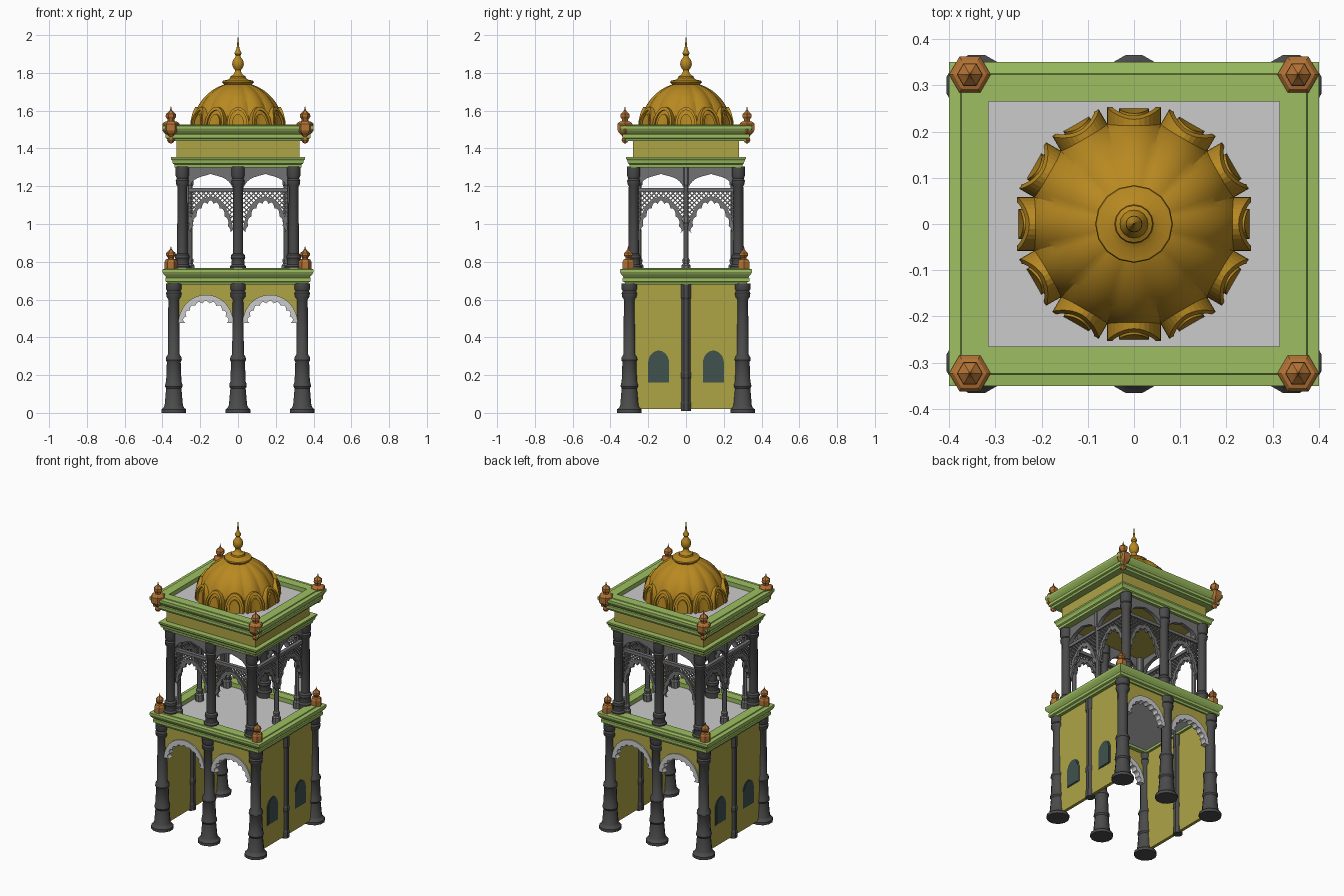
import bpy, bmesh
from math import sin, cos, pi, sqrt, radians

if "Cube" in bpy.data.objects:
    bpy.data.objects.remove(bpy.data.objects["Cube"])

MATS = {}
COL = dict(green=(.34, .52, .12), yellow=(.42, .37, .06), gold=(.48, .25, .015),
           copper=(.45, .17, .035), dark=(.07, .07, .07), mid=(.17, .17, .17), teal=(.05, .085, .075))


def finish(bm, name, col=None, angle=None):
    bmesh.ops.remove_doubles(bm, verts=bm.verts, dist=1e-5)
    bmesh.ops.recalc_face_normals(bm, faces=bm.faces)
    me = bpy.data.meshes.new(name)
    bm.to_mesh(me)
    bm.free()
    ob = bpy.data.objects.new(name, me)
    bpy.context.collection.objects.link(ob)
    if col:
        if col not in MATS:
            MATS[col] = bpy.data.materials.new(col)
            MATS[col].diffuse_color = (*COL[col], 1)
        me.materials.append(MATS[col])
    if angle:
        bpy.ops.object.select_all(action='DESELECT')
        ob.select_set(True)
        bpy.context.view_layer.objects.active = ob
        bpy.ops.object.shade_smooth_by_angle(angle=radians(angle))


def loft(bm, rings, caps=True):
    """Skin a list of closed rings of points."""
    vs = [[bm.verts.new(p) for p in r] for r in rings]
    n = len(vs[0])
    for a, b in zip(vs, vs[1:]):
        for i in range(n):
            bm.faces.new((a[i], a[(i + 1) % n], b[(i + 1) % n], b[i]))
    if caps:
        bm.faces.new(vs[0])
        bm.faces.new(vs[-1])


def lathe(bm, prof, x, y, n=12, rot=0.0):
    loft(bm, [[(x + max(r, 1e-4) * cos(rot + 2 * pi * i / n), y + max(r, 1e-4) * sin(rot + 2 * pi * i / n), z)
               for i in range(n)] for r, z in prof])


def rect(x, y, z):
    return [(-x, -y, z), (x, -y, z), (x, y, z), (-x, y, z)]


def box(bm, x0, x1, y0, y1, z0, z1):
    loft(bm, [[(x0, y0, z), (x1, y0, z), (x1, y1, z), (x0, y1, z)] for z in (z0, z1)])


def frame(bm, hx, hy, prof):
    loft(bm, [rect(hx + d, hy + d, z) for d, z in prof + prof[:1]], caps=False)


def strip(bm, top, bot, d0, d1, f):
    """Solid band between two outlines, placed by the mapping f(u, v, depth)."""
    loft(bm, [[f(*t, d0), f(*b, d0), f(*b, d1), f(*t, d1)] for t, b in zip(top, bot)])


def arch(c, w, z0, h, p=1.0, lobes=0, cut=0.0, n=72):
    pts = []
    for i in range(n + 1):
        a = pi * i / n
        k = 1 - cut * (1 - abs(sin(lobes * a))) if lobes else 1
        pts.append((c + k * w * cos(a), z0 + k * h * max(sin(a), 0) ** p))
    return pts


def level(pts, z):
    return [(u, z) for u, v in pts]


on_y = lambda u, v, d: (u, d, v)
on_x = lambda u, v, d: (d, u, v)
SIGNS = [(sx, sy) for sx in (-1, 1) for sy in (-1, 1)]

# ---- lower storey columns
bm = bmesh.new()
base = [(.068, 0), (.068, .018), (.056, .028), (.05, .04), (.042, .13), (.048, .14), (.046, .155), (.042, .165),
        (.038, .27), (.044, .28), (.042, .295), (.032, .31), (.03, .6), (.04, .615), (.042, .635),
        (.036, .645), (.042, .655), (.042, .685)]
for x in (-.34, 0, .34):
    for y in (-.3, .3):
        lathe(bm, base, x, y, 12, pi / 12)
finish(bm, "lower_columns", "dark", 35)
bm = bmesh.new()
slim = [(.03, .01), (.03, .05), (.026, .06), (.026, .18), (.03, .19), (.03, .21), (.025, .22), (.025, .6),
        (.03, .61), (.03, .69)]
for s in (-1, 1):
    lathe(bm, slim, s * .34, 0, 8, pi / 8)
finish(bm, "side_pilasters", "dark")

# ---- side walls and their blind windows
bm = bmesh.new()
for s in (-1, 1):
    box(bm, s * .34 - .01, s * .34 + .01, -.29, .29, .02, .69)
finish(bm, "side_walls", "yellow")
bm = bmesh.new()
for s in (-1, 1):
    for c in (-.145, .145):
        for k, d in ((1, .353), (.8, .356)):
            a = arch(c, .055 * k, .27, .03 + .03 * k, 1.15, n=16)
            strip(bm, a, level(a, .19 - .03 * k), s * .345, s * d, on_x)
finish(bm, "wall_windows", "teal")

# ---- front and back arches: yellow spandrel plus scalloped rim
pan, rim = bmesh.new(), bmesh.new()
for s in (-1, 1):
    for c in (-.17, .17):
        outer = arch(c, .145, .475, .15)
        inner = arch(c, .122, .475, .118, 1, 9, .1)
        strip(pan, level(outer, .69), outer, s * .29, s * .31, on_y)
        strip(rim, outer, inner, s * .28, s * .318, on_y)
finish(pan, "arch_spandrels", "yellow")
finish(rim, "scalloped_arches")

# ---- the two large cornices, the small cornice and the slabs
for name, z in (("lower_cornice", .68), ("roof_cornice", 1.44)):
    bm = bmesh.new()
    frame(bm, .4, .35, [(-.085, z), (-.03, z), (-.025, z + .012), (-.015, z + .016), (-.015, z + .034),
                        (-.02, z + .038), (-.008, z + .052), (0, z + .066), (0, z + .08), (-.025, z + .083),
                        (-.027, z + .088), (-.085, z + .088)])
    finish(bm, name, "green")
bm = bmesh.new()
loft(bm, [rect(.335, .297, 1.3), rect(.337, .299, 1.315), rect(.345, .307, 1.32), rect(.348, .31, 1.335),
          rect(.355, .317, 1.345), rect(.355, .317, 1.355)])
finish(bm, "middle_cornice", "green")
bm = bmesh.new()
box(bm, -.27, .27, -.25, .25, 1.292, 1.305)
finish(bm, "pavilion_ceiling", "yellow")
bm = bmesh.new()
box(bm, -.325, .325, -.28, .28, 1.35, 1.46)
finish(bm, "attic_band", "yellow")
for name, z in (("pavilion_floor", .695), ("roof_slab", 1.455)):
    bm = bmesh.new()
    box(bm, -.35, .35, -.3, .3, z, z + .045)
    finish(bm, name)

# ---- upper storey columns
bm = bmesh.new()
up = [(.045, .73), (.045, .775), (.036, .785), (.034, .81), (.04, .82), (.038, .835), (.028, .845), (.027, 1.2),
      (.034, 1.21), (.036, 1.23), (.03, 1.24), (.036, 1.255), (.036, 1.305)]
for x in (-.295, 0, .295):
    for y in (-.277, .277):
        lathe(bm, up, x, y, 12, pi / 12)
finish(bm, "upper_columns", "dark", 35)
bm = bmesh.new()
post = [(.026, .73), (.026, .78), (.018, .79), (.022, .81), (.015, .82), (.014, 1.0), (.02, 1.01), (.02, 1.03),
        (.015, 1.04), (.015, 1.2), (.022, 1.21), (.022, 1.305)]
for s in (-1, 1):
    lathe(bm, post, s * .28, 0, 8, pi / 8)
    for t in (-1, 1):
        lathe(bm, post, s * .255, t * .25, 8, pi / 8)
finish(bm, "slim_posts", "mid")

# ---- upper bays: pointed arch panel, rail, lattice and scalloped border
panel, screen = bmesh.new(), bmesh.new()


def bay(c, w, d, f):
    a = [(c + w * t, 1.265 - .03 * abs(t) ** .9 - .045 * abs(t) ** 5) for t in [i / 10 - 1 for i in range(21)]]
    strip(panel, level(a, 1.305), a, d - .012, d + .012, f)
    strip(screen, [(c - w, 1.19), (c + w, 1.19)], [(c - w, 1.17), (c + w, 1.17)], d - .012, d + .012, f)
    z0, h, p = .97, .175, 1.3
    strip(screen, arch(c, w, z0, h, p), arch(c, w * .9, z0 - .02, h, p, 9, .09), d - .008, d + .008, f)
    inside = lambda u, v: abs(u) < w and z0 + h * sqrt(1 - (u / w) ** 2) ** p - .004 < v < 1.172
    o, step = .0022, .025
    for s in (-1, 1):                                   # both diagonal directions
        for k in range(-14, 15):
            run = []
            for j in range(62):
                v = 1.175 - j * .0035
                u = s * (k * step + (1.175 - v))
                if j < 61 and inside(u, v):
                    run.append((c + u, v))
                elif run:
                    if len(run) > 1:
                        ends = run[0], run[-1]
                        strip(screen, [(x + o, y + s * o) for x, y in ends],
                              [(x - o, y - s * o) for x, y in ends], d - .004, d + .004, f)
                    run = []


for s in (-1, 1):
    for t in (-1, 1):
        bay(t * .145, .118, s * .268, on_y)
        bay(t * .132, .122, s * .283, on_x)
finish(panel, "upper_arch_panels", "mid")
finish(screen, "lattice_screens", "mid")

# ---- corner finials
bm = bmesh.new()
low = [(.034, .755), (.034, .8), (.028, .812), (.016, .816), (.016, .822), (.026, .834), (.025, .846),
       (.012, .858), (.005, .866), (0, .885)]
high = [(0, 1.425), (.014, 1.432), (.021, 1.445), (.014, 1.46), (.02, 1.468), (.036, 1.482), (.045, 1.495),
        (.045, 1.53), (.036, 1.54), (.018, 1.545), (.018, 1.553), (.028, 1.568), (.027, 1.582),
        (.012, 1.595), (.005, 1.603), (0, 1.625)]
for sx, sy in SIGNS:
    lathe(bm, low, sx * .355, sy * .306, 6)
    lathe(bm, high, sx * .355, sy * .323, 6)
finish(bm, "corner_finials", "copper")

# ---- lobed dome
R, ZC = .24, 1.51
bm = bmesh.new()
rings = []
for i in range(15):
    e = radians(78) * i / 14
    ring = []
    for j in range(96):
        a = 2 * pi * j / 96
        r = R * cos(e) * (.94 + .06 * abs(cos(6 * a)))
        ring.append((r * cos(a), r * sin(a), ZC + R * sin(e)))
    rings.append(ring)
loft(bm, [[(x, y, 1.49) for x, y, z in rings[0]]] + rings)
finish(bm, "lobed_dome", "gold", 30)

# ---- twelve nested petals round the dome foot
bm = bmesh.new()
for k in range(12):
    a = pi * k / 6

    def petal(u, v, d):
        r = sqrt(R * R - max(v - ZC, 0) ** 2) + d
        return (r * cos(a) - u * sin(a), r * sin(a) + u * cos(a), v)

    o, m, i = (arch(0, w, 1.53, h, 1.1, n=16) for w, h in ((.058, .09), (.046, .073), (.032, .052)))
    strip(bm, o, level(o, 1.495), -.03, .004, petal)
    strip(bm, o, m, -.02, .013, petal)
    strip(bm, i, level(i, 1.495), -.02, .01, petal)
    for s in (-1, 1):                                   # straight legs of the rim
        strip(bm, [(s * .058, 1.53), (s * .058, 1.495)], [(s * .046, 1.53), (s * .046, 1.495)], -.02, .013, petal)
finish(bm, "dome_petals", "gold")

# ---- crowning finial
bm = bmesh.new()
lathe(bm, [(.07, 1.735), (.084, 1.75), (.082, 1.758), (.055, 1.764), (.042, 1.772), (.04, 1.782), (.028, 1.788),
           (.018, 1.8), (.016, 1.815), (.027, 1.83), (.031, 1.848), (.027, 1.866), (.014, 1.884), (.012, 1.892),
           (.018, 1.9), (.017, 1.91), (.008, 1.925), (.005, 1.95), (0, 2.0)], 0, 0, 16)
finish(bm, "dome_finial", "gold", 35)

for m in bpy.data.materials:
    if m.users and not m.is_grease_pencil:
        m.use_nodes = True
        m.node_tree.nodes["Principled BSDF"].inputs["Base Color"].default_value = m.diffuse_color
